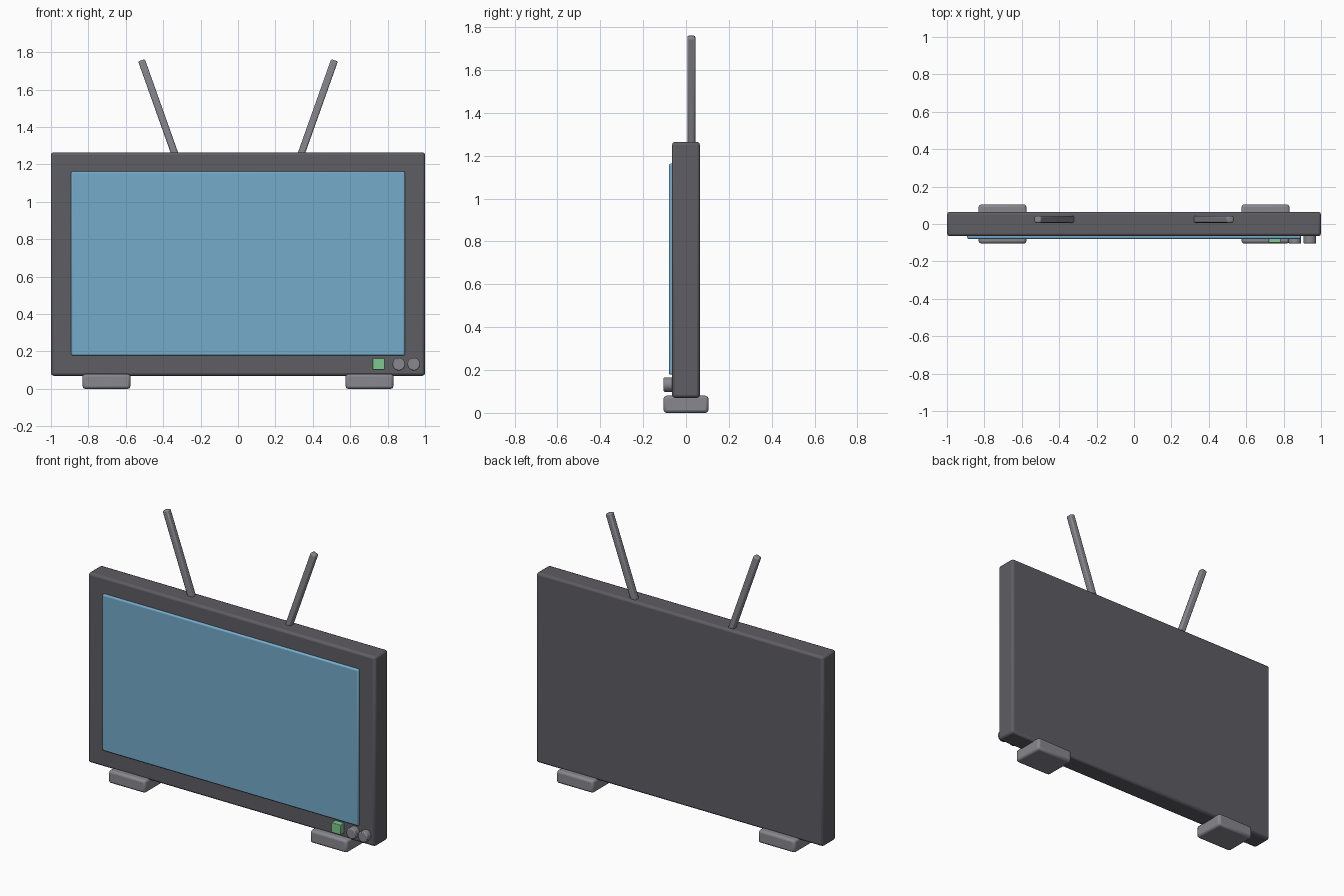
import bpy
import math
from mathutils import Vector

if "Cube" in bpy.data.objects:
    bpy.data.objects.remove(bpy.data.objects["Cube"], do_unlink=True)


def material(name, rgb):
    mat = bpy.data.materials.new(name)
    mat.use_nodes = True
    mat.diffuse_color = (*rgb, 1)
    mat.node_tree.nodes["Principled BSDF"].inputs["Base Color"].default_value = (*rgb, 1)
    return mat


CASE = material("dark grey", (0.113, 0.109, 0.125))
TRIM = material("light grey", (0.25, 0.245, 0.275))
GLASS = material("screen blue", (0.18, 0.41, 0.6))
GREEN = material("button green", (0.21, 0.58, 0.28))


def finish(obj, name, mat, bevel, segments=2):
    obj.name = name
    obj.data.materials.append(mat)
    mod = obj.modifiers.new("Soft edges", "BEVEL")
    mod.width = bevel
    mod.segments = segments
    mod.limit_method = "ANGLE"
    mod.angle_limit = math.radians(40)
    bpy.ops.object.shade_smooth_by_angle(angle=math.radians(40))
    return obj


def box(name, low, high, mat, bevel):
    low, high = Vector(low), Vector(high)
    bpy.ops.mesh.primitive_cube_add(size=1, location=(low + high) / 2)
    obj = bpy.context.object
    obj.scale = high - low
    bpy.ops.object.transform_apply(location=False, rotation=False, scale=True)
    return finish(obj, name, mat, bevel)


def knob(name, x):
    bpy.ops.mesh.primitive_cylinder_add(vertices=32, radius=0.034, depth=0.05,
                                        location=(x, -0.08, 0.132),
                                        rotation=(math.pi / 2, 0, 0))
    return finish(bpy.context.object, name, TRIM, 0.006)


# Case and raised screen
box("case", (-1, -0.065, 0.07), (1, 0.065, 1.265), CASE, 0.014)
box("screen", (-0.892, -0.08, 0.178), (0.892, -0.05, 1.163), GLASS, 0.008)

# Controls below the screen
box("power_button", (0.72, -0.1, 0.102), (0.784, -0.055, 0.165), GREEN, 0.003)
knob("inner_knob", 0.86)
knob("outer_knob", 0.94)

# Feet and slanted aerials on both sides
for side, sign in (("left", 1), ("right", -1)):
    box(side + "_foot", (sign * 0.703 - 0.128, -0.105, 0),
        (sign * 0.703 + 0.128, 0.105, 0.08), TRIM, 0.014)

    base, tip = Vector((sign * 0.325, 0.025, 1.22)), Vector((sign * 0.516, 0.025, 1.757))
    length = (tip - base).length
    aerial = box(side + "_aerial", (-0.019, -0.019, -length / 2),
                 (0.019, 0.019, length / 2), TRIM, 0.008)
    aerial.location = (base + tip) / 2
    aerial.rotation_euler.y = math.atan2(tip.x - base.x, tip.z - base.z)
